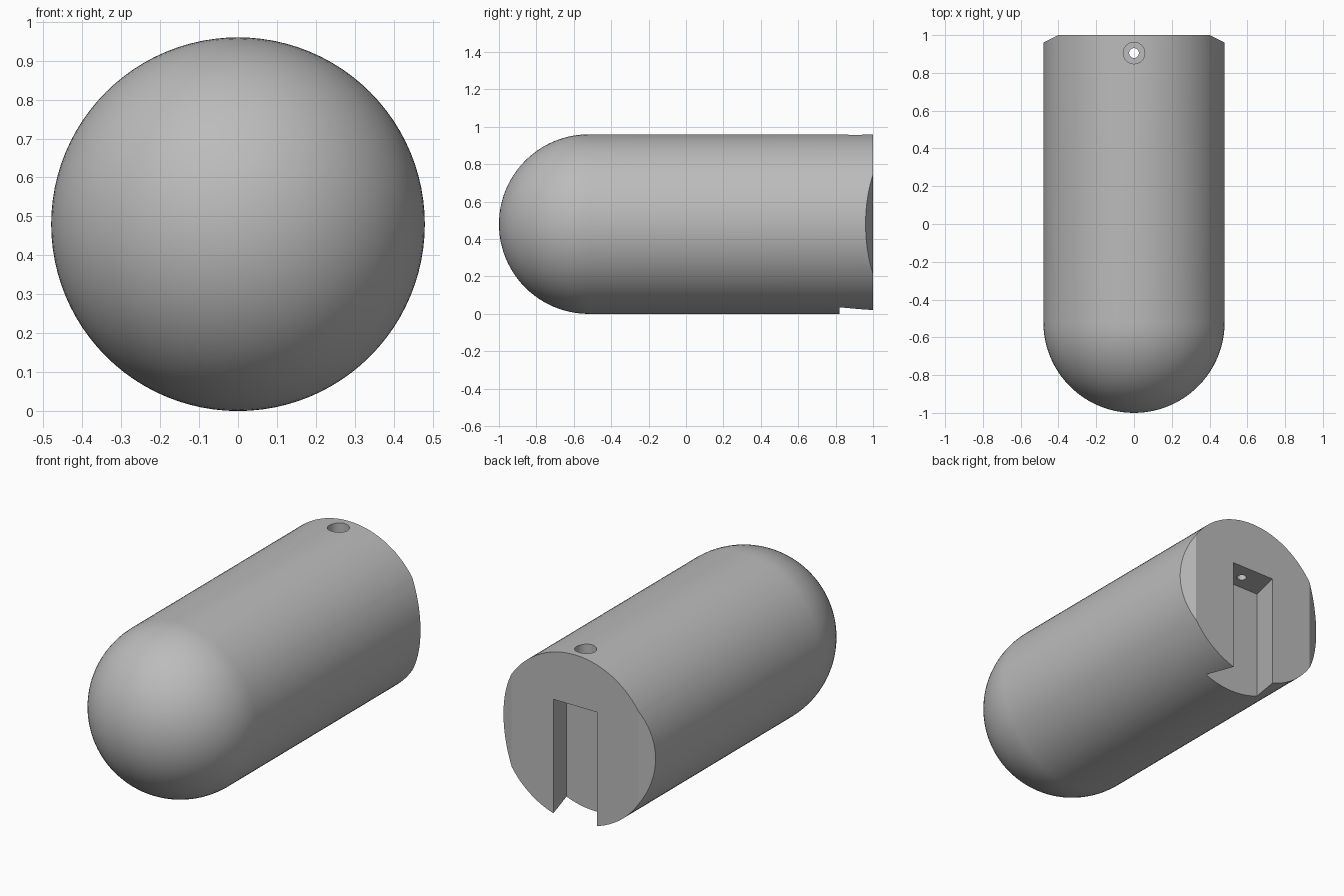
import bpy
import bmesh
from math import sin, cos, pi, radians
from mathutils import Matrix, Vector

if "Cube" in bpy.data.objects:
    bpy.data.objects.remove(bpy.data.objects["Cube"])

R = 0.48          # body radius, also the height of its axis
SIDES = 96

grey = bpy.data.materials.new("plain grey")
grey.use_nodes = True
colour = (0.5, 0.5, 0.5, 1)
grey.diffuse_color = colour
grey.node_tree.nodes["Principled BSDF"].inputs["Base Color"].default_value = colour


def make_object(name, bm):
    bmesh.ops.recalc_face_normals(bm, faces=bm.faces)
    mesh = bpy.data.meshes.new(name)
    bm.to_mesh(mesh)
    bm.free()
    obj = bpy.data.objects.new(name, mesh)
    bpy.context.collection.objects.link(obj)
    mesh.materials.append(grey)
    return obj


def prism(name, outline, z0, z1):
    """Extrude an xy outline upwards from z0 to z1."""
    bm = bmesh.new()
    face = bm.faces.new([bm.verts.new((x, y, z0)) for x, y in outline])
    top = bmesh.ops.extrude_face_region(bm, geom=[face])["geom"]
    verts = [v for v in top if isinstance(v, bmesh.types.BMVert)]
    bmesh.ops.translate(bm, verts=verts, vec=(0, 0, z1 - z0))
    return make_object(name, bm)


def circle(radius, cy, sides):
    return [(radius * cos(2 * pi * i / sides), cy + radius * sin(2 * pi * i / sides))
            for i in range(sides)]


# Round-nosed body: a profile turned around the long axis
bm = bmesh.new()
nose = R - 1
steps = 24
profile = [(R * sin(a), nose - R * cos(a)) for a in (pi / 2 * i / steps for i in range(steps + 1))]
profile += [(R, 1), (0, 1)]
verts = [bm.verts.new((x, y, R)) for x, y in profile]
edges = [bm.edges.new(pair) for pair in zip(verts, verts[1:])]
bmesh.ops.spin(bm, geom=verts + edges, cent=(0, 0, R), axis=(0, 1, 0),
               angle=2 * pi, steps=SIDES, use_duplicate=False)
bmesh.ops.remove_doubles(bm, verts=bm.verts, dist=0.0001)
bmesh.ops.dissolve_limit(bm, angle_limit=0.001, verts=bm.verts[:],
                         edges=[e for e in bm.edges if all(v.co.y > 0.99 for v in e.verts)])
body = make_object("body", bm)

# Cutters: dovetail slot, stepped screw hole, side bevels
cutters = [
    prism("slot_cutter", [(-0.18, 0.82), (0.18, 0.82), (0.137, 1), (0.113, 1.1),
                          (-0.113, 1.1), (-0.137, 1)], -0.1, 0.67),
    prism("screw_hole_cutter", circle(0.026, 0.905, 32), 0.6, 1.1),
    prism("screw_head_cutter", circle(0.057, 0.905, 48), 0.85, 1.1),
]
for side, name in ((1, "left"), (-1, "right")):
    cutters.append(prism(name + "_bevel_cutter",
                         [(side * 0.2, 1.1), (side * 0.6, 0.9), (side * 0.6, 1.1)], -0.1, 1.1))

for cutter in cutters:
    cutter.hide_render = True
    mod = body.modifiers.new(cutter.name, "BOOLEAN")
    mod.operation = "DIFFERENCE"
    mod.solver = "EXACT"
    mod.object = cutter

# Apply the cuts, then drop the cutters
bpy.context.view_layer.update()
cut_mesh = bpy.data.meshes.new_from_object(body.evaluated_get(bpy.context.evaluated_depsgraph_get()))
body.modifiers.clear()
body.data = cut_mesh
for cutter in cutters:
    bpy.data.objects.remove(cutter)
body.data.materials.clear()
body.data.materials.append(grey)

bpy.ops.object.select_all(action="DESELECT")
body.select_set(True)
bpy.context.view_layer.objects.active = body
bpy.ops.object.shade_smooth_by_angle(angle=radians(25))
